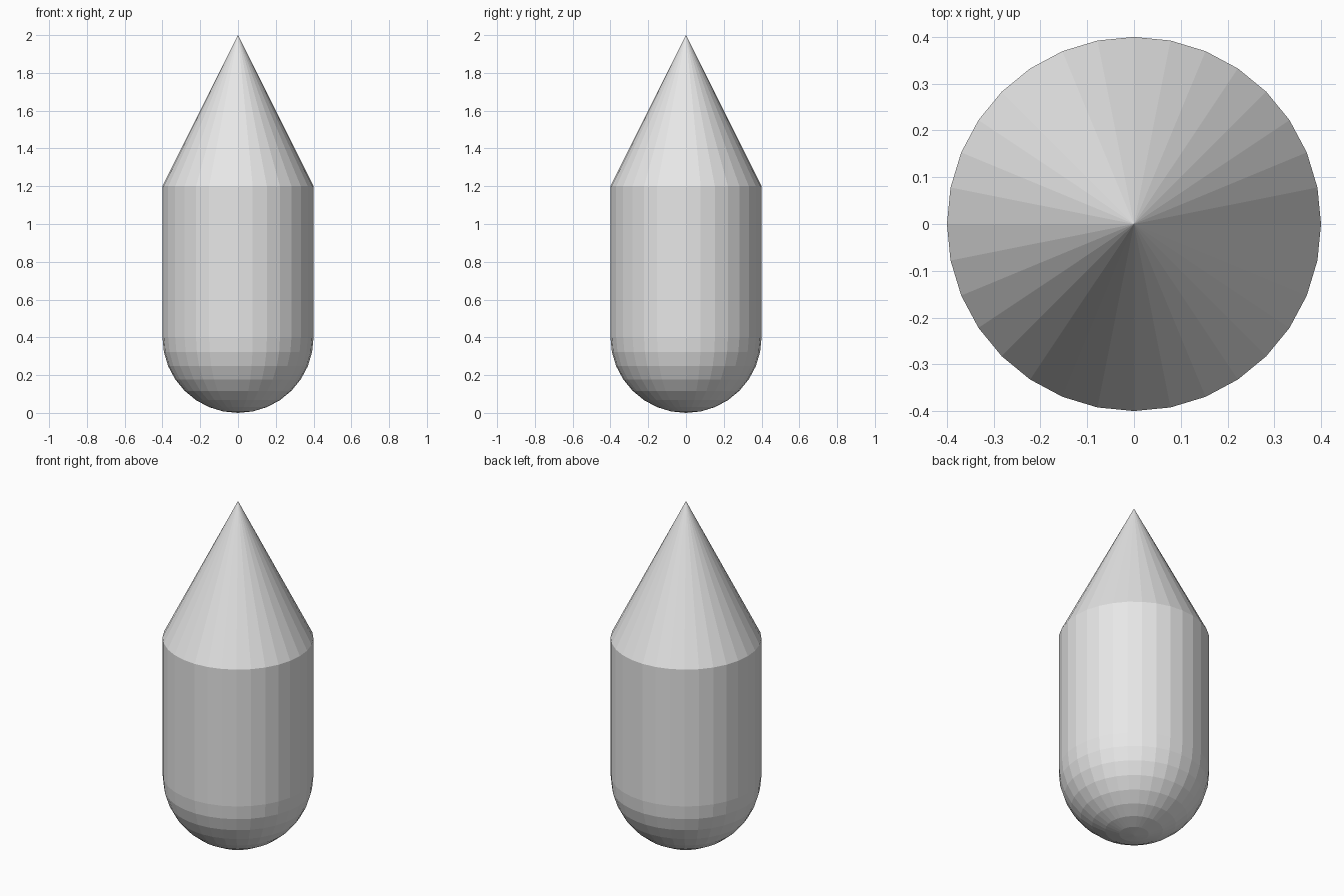
import bpy, bmesh, math

cube = bpy.data.objects.get("Cube")
if cube:
    bpy.data.objects.remove(cube, do_unlink=True)

SIDES = 32
RADIUS = 0.4
BODY_BOTTOM, BODY_TOP, TIP = 0.4, 1.2, 2.0

grey = bpy.data.materials.new("light grey")
grey.use_nodes = True
colour = (0.8, 0.8, 0.8, 1.0)
grey.diffuse_color = colour
grey.node_tree.nodes["Principled BSDF"].inputs["Base Color"].default_value = colour


def lathe(name, profile):
    """Revolve (radius, height) points around z as flat faces."""
    bm = bmesh.new()
    rings = []
    for r, z in profile:
        if r < 1e-6:
            rings.append([bm.verts.new((0, 0, z))] * SIDES)
        else:
            rings.append([bm.verts.new((r * math.cos(a), r * math.sin(a), z))
                          for a in (math.tau * i / SIDES for i in range(SIDES))])
    for low, high in zip(rings, rings[1:]):
        for i in range(SIDES):
            j = (i + 1) % SIDES
            corners = [low[i], low[j], high[j], high[i]]
            bm.faces.new(list(dict.fromkeys(corners)))  # triangles at the poles
    mesh = bpy.data.meshes.new(name)
    bm.to_mesh(mesh)
    bm.free()
    mesh.materials.append(grey)
    obj = bpy.data.objects.new(name, mesh)
    bpy.context.collection.objects.link(obj)
    return obj


# Rounded lower end: half a sphere in eight bands
STEPS = 8
angles = [math.pi / 2 * i / STEPS for i in range(STEPS + 1)]
lathe("rounded_base", [(RADIUS * math.sin(a), BODY_BOTTOM - RADIUS * math.cos(a))
                       for a in angles])

# Straight body
lathe("body", [(RADIUS, BODY_BOTTOM), (RADIUS, BODY_TOP)])

# Pointed top
lathe("cone_tip", [(RADIUS, BODY_TOP), (0, TIP)])
